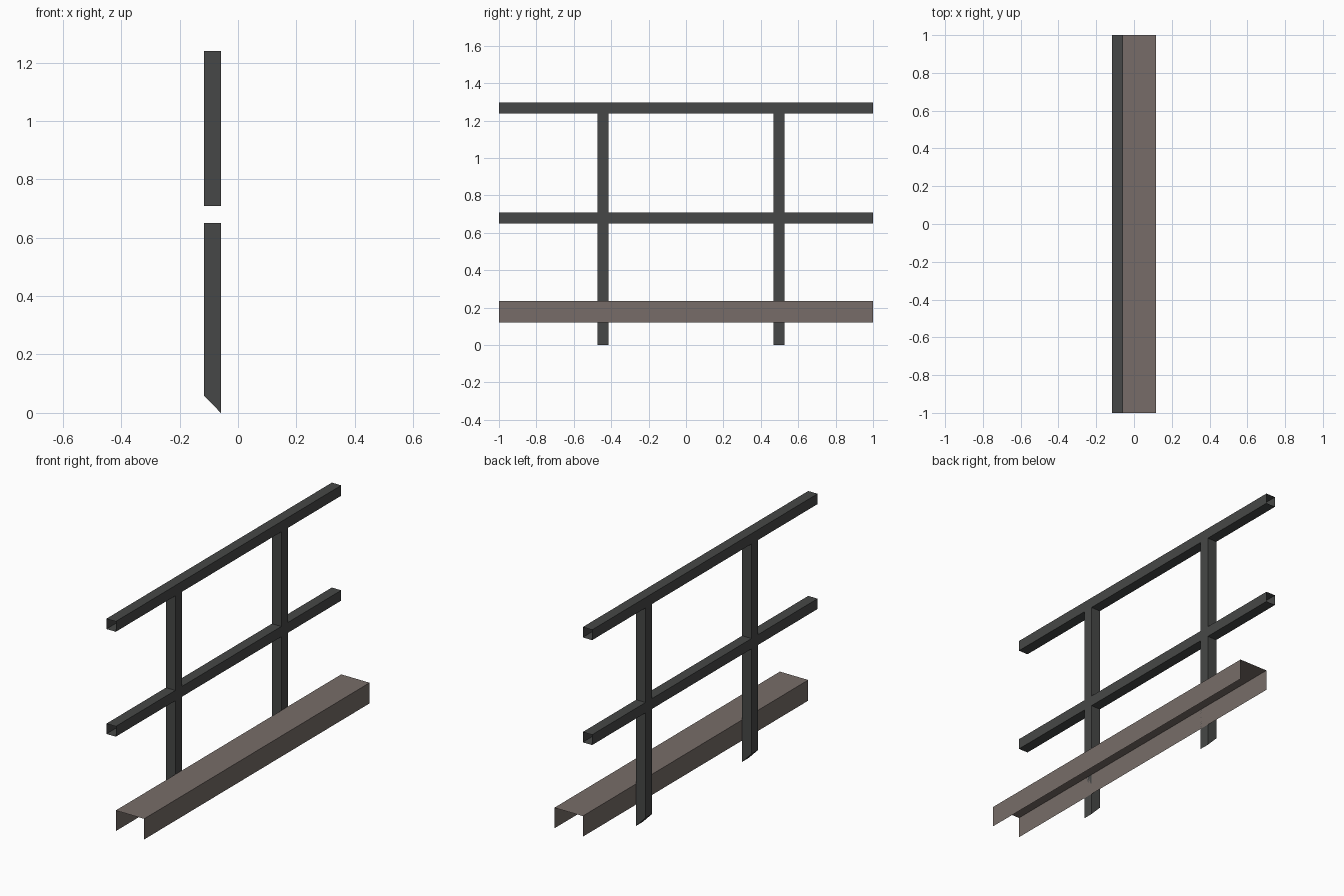
import bpy

if "Cube" in bpy.data.objects:
    bpy.data.objects.remove(bpy.data.objects["Cube"])


def material(name, rgb):
    m = bpy.data.materials.new(name)
    m.diffuse_color = (*rgb, 1)
    m.use_nodes = True
    m.node_tree.nodes["Principled BSDF"].inputs["Base Color"].default_value = m.diffuse_color
    return m


metal = material("dark grey metal", (0.062, 0.064, 0.063))
curb_paint = material("brown grey curb", (0.185, 0.152, 0.138))

X0, X1 = -0.117, -0.059      # railing thickness across x
W = X1 - X0


def add_mesh(name, verts, faces, mat):
    me = bpy.data.meshes.new(name)
    me.from_pydata(verts, [], faces)
    me.materials.append(mat)
    ob = bpy.data.objects.new(name, me)
    bpy.context.collection.objects.link(ob)
    return ob


def sheet(name, profile, closed, mat):
    """Extrude an (x, z) profile along the full length, ends left open."""
    n = len(profile)
    verts = [(x, y, z) for y in (-1, 1) for x, z in profile]
    faces = [(i, (i + 1) % n, n + (i + 1) % n, n + i)
             for i in range(n if closed else n - 1)]
    return add_mesh(name, verts, faces, mat)


def post(name, y, z_left, z_right, z_top, cap):
    """Square tube; its lower end may be mitred across x."""
    ring = [(X0, y - W / 2), (X1, y - W / 2), (X1, y + W / 2), (X0, y + W / 2)]
    verts = [(px, py, z_left if px == X0 else z_right) for px, py in ring]
    verts += [(px, py, z_top) for px, py in ring]
    faces = [(i, (i + 1) % 4, 4 + (i + 1) % 4, 4 + i) for i in range(4)]
    if cap:
        faces.append((3, 2, 1, 0))
    return add_mesh(name, verts, faces, mat=metal)


# Horizontal rails: open-ended square tubes
for name, z in (("middle_rail", 0.65), ("top_rail", 1.239)):
    sheet(name, [(X0, z), (X0, z + W), (X1, z + W), (X1, z)], True, metal)

# Posts: mitred lower part, plain upper part between the rails
for side, y in (("front", -0.443), ("back", 0.497)):
    post(side + "_lower_post", y, 0.06, 0.0, 0.65, True)
    post(side + "_upper_post", y, 0.65 + W, 0.65 + W, 1.239, False)

# Curb: channel open underneath and at both ends
sheet("curb_channel",
      [(X1, 0.12), (X1, 0.236), (0.117, 0.236), (0.117, 0.12)], False, curb_paint)
